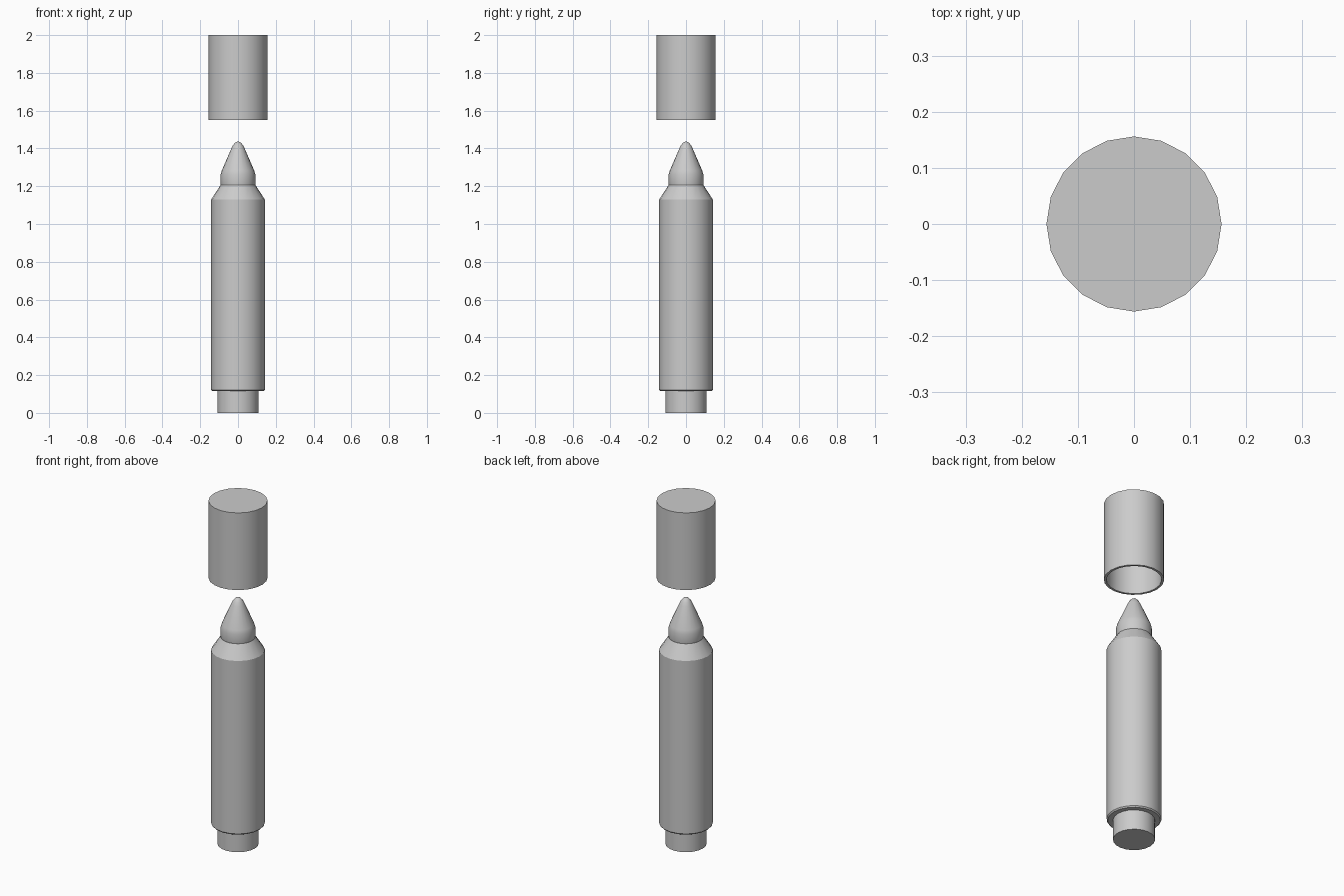
import bpy, bmesh, math

if "Cube" in bpy.data.objects:
    bpy.data.objects.remove(bpy.data.objects["Cube"])

SIDES = 20


def lathe(name, profile, smooth=True):
    """Revolve (radius, z) points around z; a zero radius closes to a point."""
    bm = bmesh.new()
    rings = []
    for r, z in profile:
        n = SIDES if r > 0 else 1
        rings.append([bm.verts.new((r * math.cos(2 * math.pi * i / SIDES),
                                    r * math.sin(2 * math.pi * i / SIDES), z))
                      for i in range(n)])
    for a, b in zip(rings, rings[1:]):
        if len(a) == 1 or len(b) == 1:
            # Flat end caps become n-gons, pointed ends become fans
            ring, pole = (b, a[0]) if len(a) == 1 else (a, b[0])
            if abs(ring[0].co.z - pole.co.z) < 1e-6:
                bm.verts.remove(pole)
                bm.faces.new(ring)
            else:
                for i in range(SIDES):
                    bm.faces.new((ring[i], ring[(i + 1) % SIDES], pole))
        else:
            for i in range(SIDES):
                j = (i + 1) % SIDES
                bm.faces.new((a[i], a[j], b[j], b[i]))
    bmesh.ops.recalc_face_normals(bm, faces=bm.faces[:])
    mesh = bpy.data.meshes.new(name)
    bm.to_mesh(mesh)
    bm.free()
    obj = bpy.data.objects.new(name, mesh)
    bpy.context.collection.objects.link(obj)
    if smooth:
        bpy.ops.object.select_all(action='DESELECT')
        obj.select_set(True)
        bpy.context.view_layer.objects.active = obj
        bpy.ops.object.shade_smooth_by_angle(angle=math.radians(30))
    return obj


# End plug
lathe("end_plug", [(0, 0), (0.109, 0), (0.109, 0.13), (0, 0.13)])

# Barrel with a tapered shoulder
lathe("barrel", [(0, 0.115), (0.136, 0.115), (0.142, 0.122), (0.142, 1.13),
                 (0.092, 1.207), (0, 1.207)])

# Rounded writing tip
lathe("tip", [(0, 1.19), (0.088, 1.19), (0.092, 1.21), (0.092, 1.262),
              (0.086, 1.283), (0.036, 1.398), (0.026, 1.418), (0.014, 1.432),
              (0, 1.437)])

# Hollow cap floating above, open at the bottom
lathe("cap", [(0, 2.0), (0.156, 2.0), (0.156, 1.55), (0.143, 1.55),
              (0.143, 1.985), (0, 1.985)])
